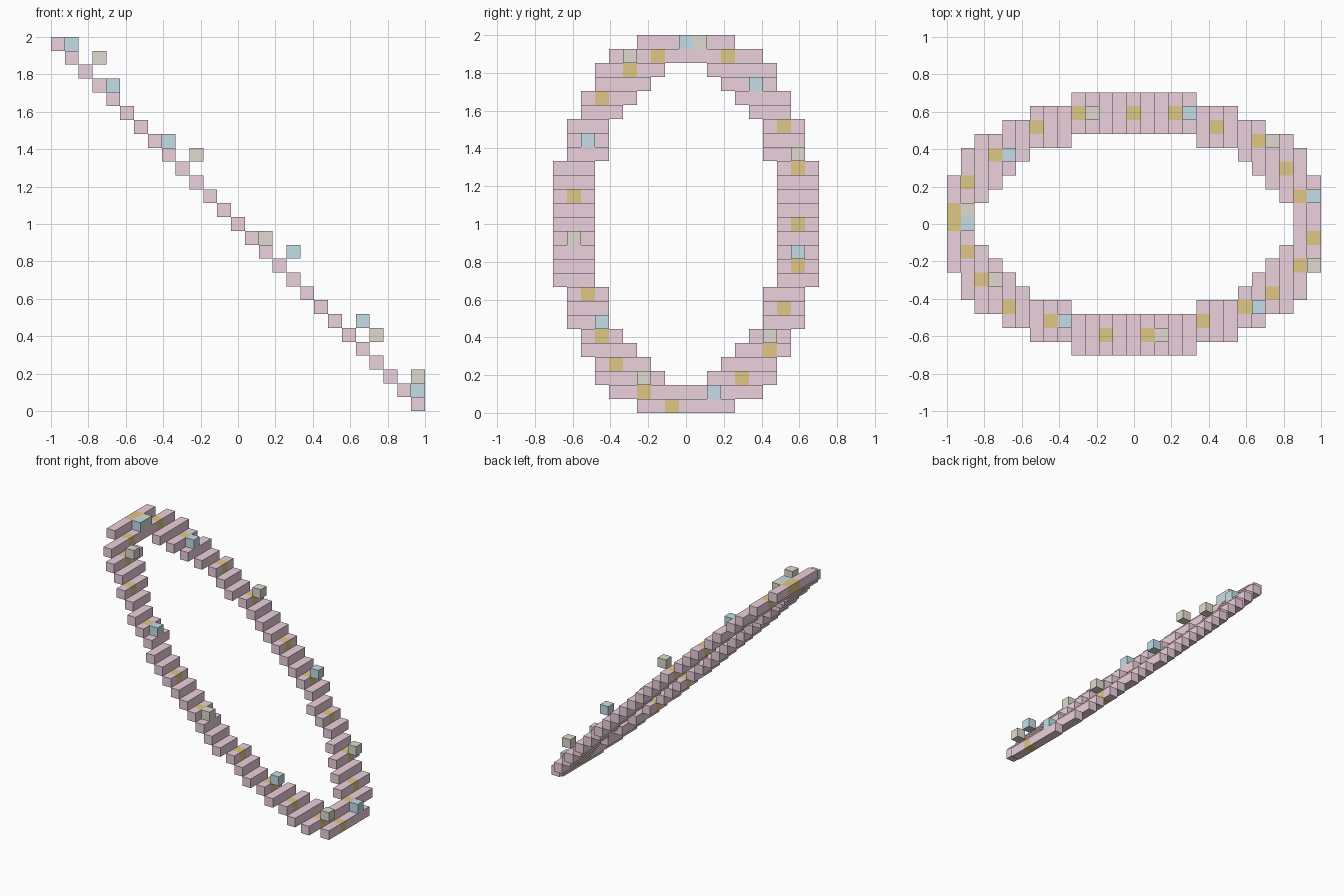
import bpy, bmesh
from mathutils import Matrix, Vector

if "Cube" in bpy.data.objects:
    bpy.data.objects.remove(bpy.data.objects["Cube"])

V = 2 / 27          # voxel edge length
N = 13              # ring reaches 13 cells either side of centre

# Outermost and innermost cell in y for each distance from the centre row
OUTER = [9] * 5 + [8] * 3 + [7] * 2 + [6] * 2 + [5, 3]
INNER = [7] * 5 + [6] * 3 + [5, 4, 3, 2, 0, 0]

# Gold inlays in the ring surface (x cell, y cell)
INLAYS = {(-13, 0), (-13, 1), (-12, 3), (-10, 5), (-7, 7), (-4, 8), (0, 8), (3, 8),
          (6, 7), (9, 6), (11, 4), (12, 2), (13, -1), (12, -3), (10, -5), (8, -6),
          (5, -7), (1, -8), (-2, -8), (-6, -7), (-9, -6), (-11, -4), (-12, -2)}
# Studs floating above the ring (x cell, y cell, cells above the ring)
BLUE = [(-12, 0, 1), (-9, 5, 1), (-5, -7, 1), (4, 8, 2), (9, -6, 2), (13, 2, 1)]
TAN = [(-12, 1, 1), (-10, -4, 2), (-3, 8, 2), (2, -8, 1), (10, 6, 2), (13, -3, 2)]


def make(name, bars, color):
    """One object from bars given as (x cell, first y cell, last y cell, z cell)."""
    bm = bmesh.new()
    for x, y0, y1, z in bars:
        centre = Vector((x, (y0 + y1) / 2, z + N + 0.5)) * V
        size = Matrix.Diagonal((V, V * (y1 - y0 + 1), V, 1))
        bmesh.ops.create_cube(bm, size=1, matrix=Matrix.Translation(centre) @ size)
    mesh = bpy.data.meshes.new(name)
    bm.to_mesh(mesh)
    bm.free()
    mat = bpy.data.materials.new(name + "_material")
    mat.diffuse_color = (*color, 1)
    mat.use_nodes = True
    mat.node_tree.nodes["Principled BSDF"].inputs["Base Color"].default_value = mat.diffuse_color
    mesh.materials.append(mat)
    bpy.context.collection.objects.link(bpy.data.objects.new(name, mesh))


# Ring: stepped bars along a 45 degree slope, broken where inlays sit
bars = []
for x in range(-N, N + 1):
    start = None
    for y in range(-10, 11):
        solid = INNER[abs(x)] <= abs(y) <= OUTER[abs(x)] and (x, y) not in INLAYS
        if solid and start is None:
            start = y
        elif not solid and start is not None:
            bars.append((x, start, y - 1, -x))
            start = None
make("ring", bars, (0.84, 0.64, 0.73))

# Inlays and studs
make("gold_inlays", [(x, y, y, -x) for x, y in sorted(INLAYS)], (0.74, 0.57, 0.24))
make("blue_studs", [(x, y, y, h - x) for x, y, h in BLUE], (0.55, 0.73, 0.81))
make("tan_studs", [(x, y, y, h - x) for x, y, h in TAN], (0.75, 0.71, 0.63))
